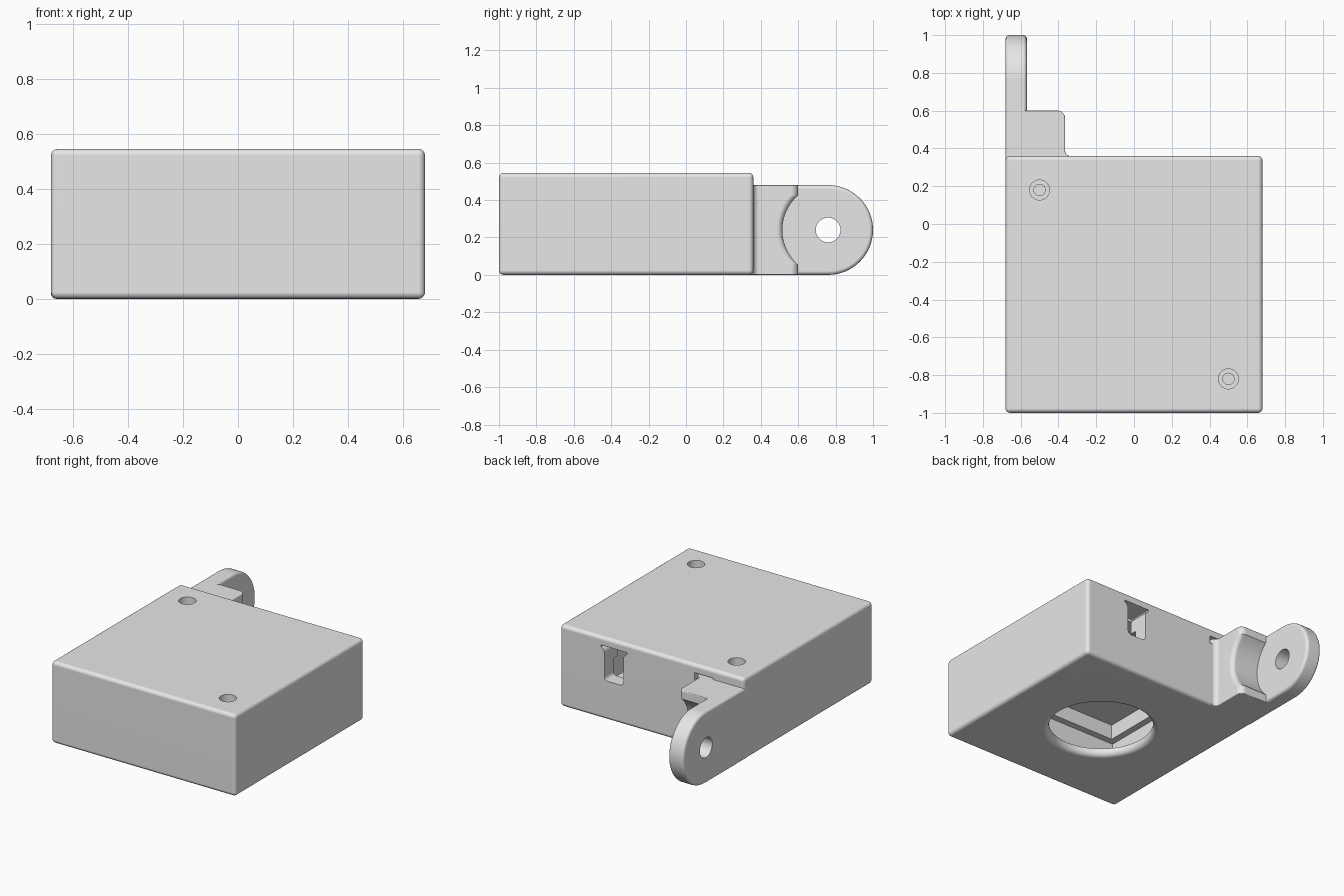
import bpy, bmesh
from math import sin, cos, pi
from mathutils import Vector

cube = bpy.data.objects.get("Cube")
if cube:
    bpy.data.objects.remove(cube, do_unlink=True)

grey = bpy.data.materials.new("plain_grey")
grey.use_nodes = True
grey.diffuse_color = (0.8, 0.8, 0.8, 1)
grey.node_tree.nodes["Principled BSDF"].inputs["Base Color"].default_value = (0.8, 0.8, 0.8, 1)


def finish(name, bm):
    bmesh.ops.recalc_face_normals(bm, faces=bm.faces)
    mesh = bpy.data.meshes.new(name)
    bm.to_mesh(mesh)
    bm.free()
    mesh.materials.append(grey)
    ob = bpy.data.objects.new(name, mesh)
    bpy.context.collection.objects.link(ob)
    return ob


def place(axis, t, u, v):
    """Put a profile point (u, v) at distance t along an axis."""
    return {"X": Vector((t, u, v)), "Y": Vector((u, t, v)), "Z": Vector((u, v, t))}[axis]


def prism(name, points, axis, low, high):
    bm = bmesh.new()
    a, b = [[bm.verts.new(place(axis, t, u, v)) for u, v in points] for t in (low, high)]
    bm.faces.new(a)
    bm.faces.new(b)
    for i in range(len(points)):
        bm.faces.new((a[i - 1], a[i], b[i], b[i - 1]))
    return finish(name, bm)


def box(name, x, y, z):
    return prism(name, [(x[0], y[0]), (x[1], y[0]), (x[1], y[1]), (x[0], y[1])], "Z", *z)


def lathe(name, profile, axis, centre, sides=64):
    """Turn (position, radius) pairs around an axis."""
    bm = bmesh.new()
    rings = []
    for t, r in profile:
        rings.append([bm.verts.new(place(axis, t, r * cos(2 * pi * i / sides),
                                         r * sin(2 * pi * i / sides)) + Vector(centre))
                      for i in range(sides)])
    for a, b in zip(rings, rings[1:]):
        for i in range(sides):
            bm.faces.new((a[i - 1], a[i], b[i], b[i - 1]))
    bm.faces.new(rings[0])
    bm.faces.new(rings[-1])
    return finish(name, bm)


def arc(cu, cv, r, start, end, steps=8):
    angles = [start + (end - start) * i / steps for i in range(steps + 1)]
    return [(cu + r * cos(a), cv + r * sin(a)) for a in angles]


def flare(t, r, f, direction):
    """Rounded mouth for a cutter that widens as it leaves the part."""
    return [(t + direction * f * sin(a), r + f * (1 - cos(a)))
            for a in [pi / 2 * i / 6 for i in range(7)]]


def apply(ob, kind, **settings):
    mod = ob.modifiers.new(kind.lower(), kind)
    for key, value in settings.items():
        setattr(mod, key, value)
    bpy.context.view_layer.objects.active = ob
    bpy.ops.object.modifier_apply(modifier=mod.name)


def soften(ob, width):
    apply(ob, "BEVEL", width=width, segments=4, limit_method="ANGLE", angle_limit=pi / 4)


def combine(ob, other, operation="DIFFERENCE"):
    apply(ob, "BOOLEAN", object=other, operation=operation, solver="EXACT")
    bpy.data.objects.remove(other, do_unlink=True)


W, BACK, MID = 0.68, 0.36, -0.32

# Rounded case with a stepped hollow inside
case = box("case_with_hinge_arm", (-W, W), (-1, BACK), (0, 0.545))
soften(case, 0.024)
for a, z in ((0.585, (0.05, 0.37)), (0.54, (0.3, 0.47))):
    combine(case, box("hollow", (-a, a), (MID - a, MID + a), z))

# Round opening with a soft rim in the floor
mouth = [(0.2, 0.325)] + flare(0.035, 0.325, 0.035, -1) + [(-0.1, 0.36)]
combine(case, lathe("floor_opening", mouth, "Z", (0, MID, 0)))

# Back slot with a widened top, and the notch hidden by the arm
sx = 0.28
half = arc(0.045, 0.285, 0.025, -pi / 2, 0, 4) + arc(0.11, 0.44, 0.04, pi, pi * 0.62, 4) + [(0.095, 0.49)]
slot = [(sx + u, v) for u, v in half] + [(sx - u, v) for u, v in reversed(half)]
combine(case, prism("back_slot", slot, "Y", 0.2, 0.45))
combine(case, box("back_notch", (-0.45, -0.315), (0.29, 0.45), (0.44, 0.49)))

# Screw posts and stepped screw holes in opposite corners
for s in (-1, 1):
    at = (0.5 * s, MID - 0.5 * s, 0)
    combine(case, lathe("screw_post", [(0.03, 0.1), (0.5, 0.1)], "Z", at), "UNION")
    bore = [(0.15, 0.03), (0.49, 0.03), (0.49, 0.053), (0.7, 0.053)]
    combine(case, lathe("screw_hole", bore, "Z", at, 32))

# Hinge arm with a rounded end
PIN, R = 0.76, 0.24
plate = prism("hinge_plate", [(0.3, 0), *arc(PIN, R, R, -pi / 2, pi / 2, 32), (0.3, 2 * R)],
              "X", -W, -0.567)
soften(plate, 0.02)

# Shoulder block beside the arm, scooped around the pin
outline = [(-0.62, 0.32), (-0.335, 0.32), *arc(-0.335, 0.39, 0.03, -pi / 2, -pi),
           *arc(-0.405, 0.56, 0.04, 0, pi / 2), (-0.62, 0.6)]
block = prism("shoulder_block", outline, "Z", 0, 2 * R)
soften(block, 0.014)
scoop = [(-0.567, 0.245)] + flare(-0.395, 0.245, 0.03, 1) + [(-0.2, 0.275)]
combine(block, lathe("scoop", scoop, "X", (0, PIN, R), 96))
combine(plate, block, "UNION")
combine(plate, lathe("pin_hole", [(-0.8, 0.066), (-0.4, 0.066)], "X", (0, PIN, R), 48))
combine(case, plate, "UNION")

# Smooth rounds, crisp edges, level flats
for ob in bpy.context.selected_objects:
    ob.select_set(False)
case.select_set(True)
bpy.context.view_layer.objects.active = case
bpy.ops.object.shade_smooth_by_angle(angle=pi / 6)
normals = case.modifiers.new("level_flats", "WEIGHTED_NORMAL")
normals.keep_sharp = True
